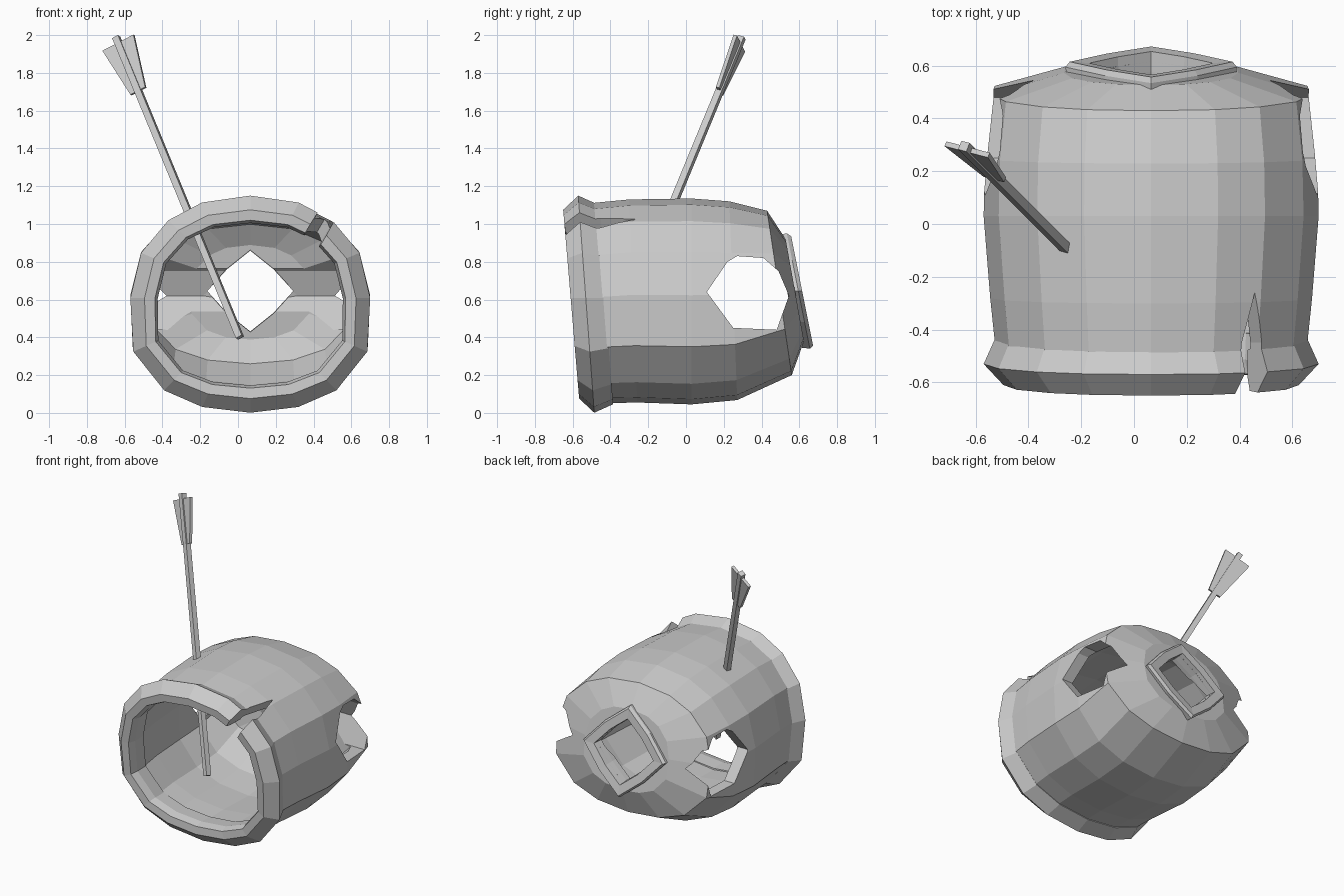
import bpy, bmesh
from mathutils import Vector

cube = bpy.data.objects.get("Cube")
if cube:
    bpy.data.objects.remove(cube, do_unlink=True)

# One plain grey for everything
grey = bpy.data.materials.new("plain_grey")
grey.use_nodes = True
colour = (0.6, 0.6, 0.6, 1)
grey.diffuse_color = colour
grey.node_tree.nodes["Principled BSDF"].inputs["Base Color"].default_value = colour

CX, CZ = 0.065, 0.6

# Half of the barrel's cross-section: share of half width, share of height
HALF = [(0, 1), (.40, .97), (.68, .89), (.91, .74), (1, .53),
        (.98, .28), (.72, .10), (.40, .025), (0, 0)]
SECTION = HALF + [(-u, v) for u, v in HALF[-2:0:-1]]


def loft(name, rings, caps=(True, True), looped=False):
    """Skin a list of equal-length rings of points."""
    bm = bmesh.new()
    rows = [[bm.verts.new(p) for p in ring] for ring in rings]
    pairs = list(zip(rows, rows[1:]))
    if looped:
        pairs.append((rows[-1], rows[0]))
    for a, b in pairs:
        for i in range(len(a)):
            j = (i + 1) % len(a)
            bm.faces.new((a[i], a[j], b[j], b[i]))
    if caps[0]:
        bm.faces.new(rows[0])
    if caps[1]:
        bm.faces.new(rows[-1])
    bmesh.ops.recalc_face_normals(bm, faces=bm.faces)
    mesh = bpy.data.meshes.new(name)
    bm.to_mesh(mesh)
    bm.free()
    mesh.materials.append(grey)
    obj = bpy.data.objects.new(name, mesh)
    bpy.context.collection.objects.link(obj)
    return obj


def section(y, half_w, z_low, z_high, lean, grow=0.0):
    """Barrel ring at y, leaning with height, optionally grown outward."""
    ring = []
    for u, v in SECTION:
        x, z = u * half_w, z_low + v * (z_high - z_low)
        out = Vector((x, 0, z - CZ)).normalized() * grow
        ring.append(Vector((CX + x, y - lean * (z - CZ), z)) + out)
    return ring


def prism(name, outline, depth):
    """Extrude an outline both ways along depth."""
    return loft(name, [[p - depth for p in outline], [p + depth for p in outline]])


def bake(obj, cutters):
    """Cut an object and keep the finished mesh."""
    for c in cutters:
        m = obj.modifiers.new("cut", 'BOOLEAN')
        m.operation, m.solver, m.object = 'DIFFERENCE', 'EXACT', c
    bpy.context.view_layer.update()
    graph = bpy.context.evaluated_depsgraph_get()
    mesh = bpy.data.meshes.new_from_object(obj.evaluated_get(graph))
    obj.modifiers.clear()
    obj.data = mesh


# Barrel body: closed at the back, open at the front
body = loft("barrel_body", [
    section(-.52, .585, .05, 1.105, .08),
    section(-.28, .61, .055, 1.13, .04),
    section(.03, .635, .045, 1.135, 0),
    section(.25, .63, .068, 1.12, .04),
    section(.50, .605, .20, 1.07, .15),
    section(.585, .33, .38, .92, .18),
], caps=(False, True))
wall = body.modifiers.new("wall", 'SOLIDIFY')
wall.thickness, wall.offset, wall.use_even_offset = .08, -1, True

# Leaning front rim
RIM = [(0, -.43), (.045, -.53), (-.03, -.61), (-.085, -.605), (-.10, -.55), (-.095, -.45)]
rim = loft("front_rim", [section(y, .59, .046, 1.105, .08, g) for g, y in RIM],
           caps=(False, False), looped=True)

# Side windows, cut straight through
window = [(.11, .64), (.22, .80), (.27, .83), (.41, .82),
          (.49, .75), (.545, .62), (.48, .44), (.25, .45)]
side_cut = prism("side_window_cutter", [Vector((CX, y, z)) for y, z in window], Vector((1, 0, 0)))

# Eight-point diamond used by the rear window and its frame
DIAMOND = [(0, 1), (.54, .54), (1, 0), (.54, -.54), (0, -1), (-.54, -.54), (-1, 0), (-.54, .54)]


def diamond(scale, back):
    return [Vector((CX + u * .325 * scale, .595 + back - .2 * v * .305 * scale,
                    .645 + v * .305 * scale)) for u, v in DIAMOND]


back_cut = prism("rear_window_cutter", diamond(.71, 0), Vector((0, .3, 0)))

# Wedge-shaped split in the upper left of the rim
radial = Vector((.5, 0, .85)).normalized()
across = Vector((.85, 0, -.5)).normalized()
wedge = [(-.9, -.06), (-.9, .06), (-.45, .045), (-.26, 0), (-.45, -.045)]
split_cut = prism("split_cutter",
                  [Vector((.455, y, 1.02)) + across * w for y, w in wedge], radial * .25)

bake(body, [side_cut, back_cut, split_cut])
bake(rim, [split_cut])
for c in (side_cut, back_cut, split_cut):
    bpy.data.objects.remove(c, do_unlink=True)

# Raised frame around the rear window
loft("rear_window_frame", [diamond(.98, -.05), diamond(1, 0), diamond(.95, .02),
                           diamond(.72, .015), diamond(.70, -.06)],
     caps=(False, False), looped=True)

# Arrow stuck through the roof
tip, tail = Vector((.01, -.36, .40)), Vector((-.645, .295, 1.988))
along = (tail - tip).normalized()
flat = Vector((.16, -.04, .09))
flat = (flat - along * flat.dot(along)).normalized()
thick = along.cross(flat)
r = .018
square = [flat * r + thick * r, thick * r - flat * r, -flat * r - thick * r, flat * r - thick * r]
loft("arrow_shaft", [[end + s for s in square] for end in (tip, tail)])

# Two tapering feathers
rear, fore = tail - along * .035, tail - along * .33
for name, side in (("right_feather", -1), ("left_feather", 1)):
    prism(name, [rear, rear + flat * side * .095, fore + flat * side * .045, fore], thick * .01)
